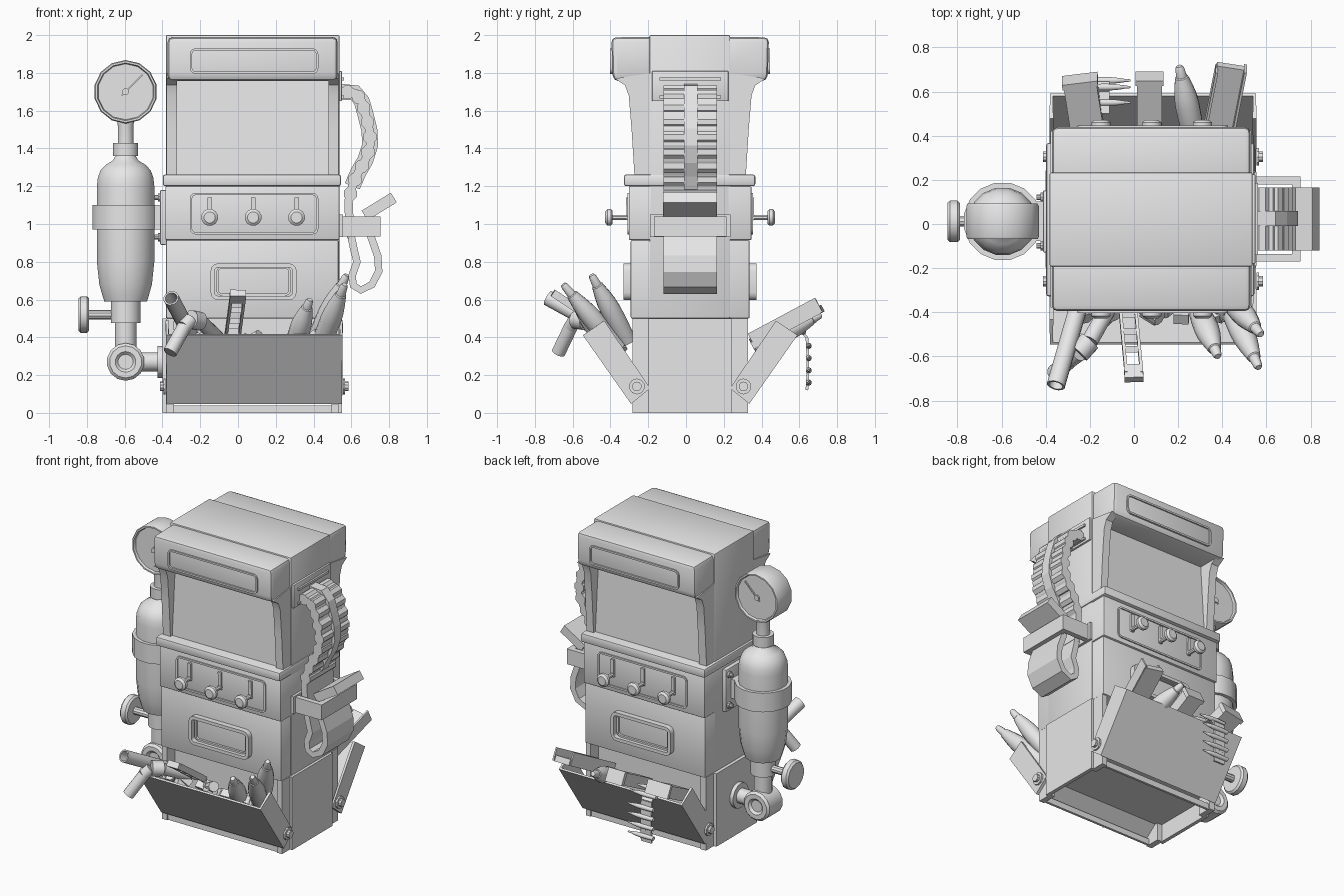
import bpy, bmesh, math, random
from mathutils import Vector, Matrix

if "Cube" in bpy.data.objects:
    bpy.data.objects.remove(bpy.data.objects["Cube"])

random.seed(4)
CY = 0.022                      # middle of the cabinet in y
metal = bpy.data.materials.new("grey_metal")
metal.diffuse_color = (0.8, 0.8, 0.8, 1)
metal.use_nodes = True
metal.node_tree.nodes["Principled BSDF"].inputs["Base Color"].default_value = metal.diffuse_color


def finish(name, bm, solid=0, offset=-1):
    bmesh.ops.remove_doubles(bm, verts=bm.verts, dist=1e-5)
    bmesh.ops.recalc_face_normals(bm, faces=bm.faces)
    me = bpy.data.meshes.new(name)
    bm.to_mesh(me)
    bm.free()
    ob = bpy.data.objects.new(name, me)
    bpy.context.collection.objects.link(ob)
    me.materials.append(metal)
    if solid:                   # thin sheet parts stay flat shaded
        mod = ob.modifiers.new("wall", 'SOLIDIFY')
        mod.thickness, mod.offset = solid, offset
        return ob
    bpy.ops.object.select_all(action='DESELECT')
    ob.select_set(True)
    bpy.context.view_layer.objects.active = ob
    bpy.ops.object.shade_smooth_by_angle(angle=math.radians(35))
    return ob


def prism(name, pts, x0, x1, bevel=0.0, hollow=()):
    """Extrude a (y, z) outline along x; hollow leaves out side faces and gives walls."""
    bm = bmesh.new()
    a = [bm.verts.new((x0, y, z)) for y, z in pts]
    b = [bm.verts.new((x1, y, z)) for y, z in pts]
    bm.faces.new(a)
    bm.faces.new(b[::-1])
    n = len(pts)
    for i in range(n):
        if i not in hollow:
            j = (i + 1) % n
            bm.faces.new((a[i], a[j], b[j], b[i]))
    if bevel:
        bmesh.ops.recalc_face_normals(bm, faces=bm.faces)
        sharp = [e for e in bm.edges if e.calc_face_angle(0) > 0.7]
        bmesh.ops.bevel(bm, geom=sharp, offset=bevel, segments=2, profile=0.5, affect='EDGES')
    return finish(name, bm, 0.018 if hollow else 0, 0)


def box(name, x0, x1, y0, y1, z0, z1, bevel=0.0):
    return prism(name, [(y0, z0), (y1, z0), (y1, z1), (y0, z1)], x0, x1, bevel)


def aim(p0, p1):
    """Matrix at p0 whose z axis points to p1 and x axis stays near world x (or y)."""
    z = (Vector(p1) - Vector(p0)).normalized()
    ref = Vector((1, 0, 0)) if abs(z.x) < 0.8 else Vector((0, 1, 0))
    x = (ref - z * ref.dot(z)).normalized()
    m = Matrix((x, z.cross(x), z)).transposed().to_4x4()
    m.translation = Vector(p0)
    return m


def lathe(name, prof, p0, p1, n=16):
    """Turn a (radius, height) profile about the line starting at p0 towards p1."""
    bm = bmesh.new()
    rings = [[bm.verts.new((r * math.cos(t), r * math.sin(t), h))
              for t in (2 * math.pi * (i + 0.5) / n for i in range(n))] for r, h in prof]
    for a, b in zip(rings, rings[1:]):
        for i in range(n):
            j = (i + 1) % n
            bm.faces.new((a[i], a[j], b[j], b[i]))
    bm.transform(aim(p0, p1))
    return finish(name, bm)


def rod(name, p0, p1, r, n=12):
    h = (Vector(p1) - Vector(p0)).length
    return lathe(name, [(0, 0), (r, 0), (r, h), (0, h)], p0, p1, n)


def beam(name, p0, p1, w, t):
    bm = bmesh.new()
    h = (Vector(p1) - Vector(p0)).length
    bmesh.ops.create_cube(bm, size=1, matrix=aim(p0, p1) @ Matrix.Translation((0, 0, h / 2))
                          @ Matrix.Diagonal((w, t, h, 1)))
    return finish(name, bm)


def ribbon(name, path, y0, y1, thick):
    bm = bmesh.new()
    rows = [(bm.verts.new((x, y0, z)), bm.verts.new((x, y1, z))) for x, z in path]
    for a, b in zip(rows, rows[1:]):
        bm.faces.new((a[0], a[1], b[1], b[0]))
    return finish(name, bm, thick, 0)


def frame(name, x0, x1, z0, z1, w, ya, yb, r=0.03):
    """Rounded rectangular rim facing along y."""
    bm = bmesh.new()

    def loop(k, y):
        q, out = max(r - k, 0.006), []
        for i, (cx, cz) in enumerate([(x1, z1), (x0, z1), (x0, z0), (x1, z0)]):
            ox = cx - (k + q if cx == x1 else -k - q)
            oz = cz - (k + q if cz == z1 else -k - q)
            out += [bm.verts.new((ox + q * math.cos(t), y, oz + q * math.sin(t)))
                    for t in (math.pi / 2 * (i + j / 3) for j in range(4))]
        return out
    loops = [loop(0, ya), loop(0, yb), loop(w, yb), loop(w, ya)]
    for a, b in zip(loops, loops[1:]):
        for i in range(16):
            j = (i + 1) % 16
            bm.faces.new((a[i], a[j], b[j], b[i]))
    return finish(name, bm)


def bolt(name, p, d, r):
    q = Vector(p) + Vector(d)
    lathe(name, [(r, 0), (r, 0.012), (r * .6, 0.012), (r * .6, 0.03), (0, 0.03)], p, q, 10)


def cartridge(name, p0, p1, r):
    h = (Vector(p1) - Vector(p0)).length
    lathe(name, [(0, 0), (r * .85, 0), (r * .97, .25 * h), (r, .45 * h), (r * .93, .58 * h), (r * .78, .7 * h),
                 (r * .55, .84 * h), (r * .45, .85 * h), (r * .36, .97 * h), (r * .25, h), (0, h)], p0, p1, 12)


# Cabinet spine, open underneath, and stacked sections
box("cabinet_spine_lower", -.39, .54, CY - .22, CY + .22, .12, .5)
for x0, x1 in ((-.40, -.375), (.525, .55)):
    box("spine_side_wall", x0, x1, CY - .22, CY + .22, 0, .5)
box("cabinet_spine_upper", -.382, .537, CY - .215, CY + .212, .5, 2.0, .008)
box("counter_ledge", -.398, .545, CY - .35, CY + .345, 1.2, 1.262, .012)
box("control_section", -.385, .537, CY - .325, CY + .325, .915, 1.2, .008)
box("middle_section", -.38, .532, CY - .315, CY + .315, .5, .915, .008)

for s, side in ((-1, "front"), (1, "back")):
    Y = lambda d: CY + s * d
    # Head: cheeks, hood and recessed screen
    cheek = [(.2, 1.26), (.295, 1.26), (.31, 1.5), (.325, 1.68), (.345, 1.735), (.40, 1.77), (.2, 1.8)]
    for x0, x1 in ((-.378, -.322), (.48, .533)):
        prism(side + "_cheek", [(Y(d), z) for d, z in cheek], x0, x1)
    prism(side + "_hood", [(Y(d), z) for d, z in
          [(.1, 1.757), (.405, 1.757), (.412, 1.80), (.417, 1.988), (.1, 1.992)]], -.372, .527, .025)
    prism(side + "_screen", [(Y(d), z) for d, z in [(.1, 1.26), (.275, 1.26), (.24, 1.76), (.1, 1.76)]], -.33, .485)
    frame(side + "_sign_rim", -.255, .425, 1.795, 1.93, .012, Y(.40), Y(.424))
    # Control panel with levers and knobs
    frame(side + "_control_rim", -.255, .425, .945, 1.165, .012, Y(.31), Y(.333))
    for x in (-.15, .08, .31):
        rod(side + "_knob_stem", (x, Y(.31), 1.035), (x, Y(.42), 1.035), .014, 8)
        lathe(side + "_knob", [(0, 0), (.034, 0), (.045, .01), (.045, .028), (.03, .04), (0, .04)],
              (x, Y(.41), 1.035), (x, Y(.6), 1.035), 12)
        beam(side + "_lever", (x, Y(.327), 1.02), (x, Y(.329), 1.14), .024, .02)
    # Payout slot
    frame(side + "_slot_rim", -.145, .31, .597, .792, .022, Y(.30), Y(.352), .04)
    frame(side + "_slot_lip", -.115, .28, .62, .775, .012, Y(.30), Y(.33), .03)
    # Lower side panels and base strip
    for x0, x1 in ((-.38, -.34), (.495, .532)):
        box(side + "_leg_panel", x0, x1, *sorted((Y(.2), Y(.305))), 0, .5)
    box(side + "_base_strip", -.36, .51, *sorted((Y(.28), Y(.296))), 0, .04)
    # Tilted open bin and pivots
    bin_outline = [(Y(.312), .055), (Y(.563), .415), (Y(.455), .488), (Y(.215), .135)]
    prism(side + "_bin", bin_outline, -.374, .546, 0, hollow=(1, 2))
    for x, d in ((-.383, -1), (.555, 1)):
        bolt(side + "_bin_pivot", (x, Y(.282), .14), (d, 0, 0), .042)

# Loose scrap filling the front bin
for i in range(20):
    p = Vector((random.uniform(-.28, .45), random.uniform(-.40, -.34), random.uniform(.33, .38)))
    q = p + Vector((random.uniform(-.07, .07), random.uniform(-.05, -.02), random.uniform(.02, .06)))
    if i % 2:
        rod("scrap_shell", p, q, .035, 8)
    else:
        beam("scrap_block", p, q, .07, .05)

# Front bin contents
cartridge("shell", (.41, -.31, .38), (.575, -.5, .73), .056)
cartridge("shell", (.43, -.36, .34), (.565, -.65, .68), .056)
cartridge("shell", (.29, -.38, .33), (.38, -.6, .6), .056)
lathe("open_tube", [(0, .3), (.032, .3), (.032, .425), (.042, .425), (.042, 0), (0, 0)],
      (-.25, -.37, .41), (-.355, -.735, .61), 12)
bend = [(-.11, -.37, .40), (-.20, -.53, .485), (-.25, -.585, .495), (-.285, -.61, .455), (-.36, -.675, .32)]
for a, b in zip(bend, bend[1:]):
    rod("bent_pipe", a, b, .038)
rod("pipe_collar", bend[1], bend[2], .05)
for dx in (-.035, .035):
    beam("rack_rail", (dx - .03, -.36, .40), (dx, -.68, .62), .014, .04)
for t in (.15, .4, .65):
    y, z = -.36 - .32 * t, .40 + .22 * t
    beam("rack_rung", (-.065 + .03 * t, y, z), (.005 + .03 * t, y, z), .03, .03)
beam("rack_end", (-.003, -.645, .595), (0, -.705, .635), .085, .04)

# Back bin contents
for x0, x1, y, z, w, t in ((-.20, -.245, .65, .51, .15, .08), (.07, .07, .66, .515, .115, .08),
                           (.37, .44, .715, .55, .13, .04)):
    a, b = Vector((x0, .36, .36)), Vector((x1, y, z))
    beam("magazine", a, b, w, t)
    if t > .05:
        beam("magazine_cap", a.lerp(b, .95), a.lerp(b, 1.03), w + .012, t + .012)
    else:                       # channel rails
        for dx in (-w / 2, w / 2):
            o = Vector((dx, -.012, .022))
            beam("channel_rail", a + o, b + o, .012, .085)
cartridge("shell", (.27, .40, .37), (.205, .715, .52), .056)
# Hanging cartridge strip
drop = [(.5, .45), (.6, .44), (.64, .40), (.645, .3), (.645, .2), (.64, .12)]
for (ya, za), (yb, zb) in zip(drop, drop[1:]):
    beam("strip_link", (-.15, ya, za), (-.15, yb, zb), .08, .014)
for y, z in [(.55, .445), (.62, .43)] + [(.65, .16 + .065 * i) for i in range(4)]:
    cartridge("strip_round", (-.21, y, z), (-.015, y, z), .016)

# Gas cylinder with collars, band and mount
TX, TY = -.595, .012
lathe("gas_cylinder", [(0, .59), (.115, .59), (.125, .62), (.142, .68), (.155, .80), (.155, 1.2), (.15, 1.245),
                       (.135, 1.285), (.105, 1.315), (.07, 1.335), (.055, 1.36), (.067, 1.36), (.067, 1.43),
                       (.042, 1.43), (.042, 1.52), (.05, 1.57), (0, 1.57)], (TX, TY, 0), (TX, TY, 1), 16)
lathe("cylinder_band", [(.15, .97), (.178, .97), (.178, 1.1), (.15, 1.1)], (TX, TY, 0), (TX, TY, 1), 16)
box("band_arm", -.48, -.39, TY - .09, TY + .09, .97, 1.1)
box("mount_plate", -.412, -.38, TY - .14, TY + .14, .89, 1.18, .005)
for y in (TY - .11, TY + .11):
    for z in (.93, 1.14):
        bolt("mount_bolt", (-.412, y, z), (-1, 0, 0), .022)

# Pressure gauge, faced on both sides
lathe("gauge", [(0, -.065), (.148, -.065), (.153, -.08), (.163, -.08), (.168, -.07), (.168, .07), (.163, .08),
                (.153, .08), (.148, .065), (0, .065)], (TX, TY, 1.70), (TX, 1, 1.70), 14)
for s in (-1, 1):
    y = TY + s * .07
    beam("gauge_needle", (TX - .02, y, 1.68), (TX + .09, y, 1.79), .008, .008)
    rod("needle_hub", (TX, TY, 1.70), (TX, TY + s * .076, 1.70), .018, 8)

# Valve, elbow and feed pipe
rod("valve_block", (TX, TY, .475), (TX, TY, .6), .08, 14)
rod("down_pipe", (TX, TY, .3), (TX, TY, .48), .058, 14)
rod("valve_stem", (-.80, TY, .52), (TX, TY, .52), .025, 10)
lathe("valve_wheel", [(0, 0), (.085, 0), (.097, .012), (.097, .045), (.085, .057), (0, .057)],
      (-.845, TY, .52), (0, TY, .52), 14)
lathe("elbow", [(0, -.07), (.04, -.07), (.055, -.085), (.085, -.085), (.10, -.07), (.10, .07), (.085, .085),
                (.055, .085), (.04, .07), (0, .07)], (TX, TY, .27), (TX, 1, .27), 14)
rod("feed_pipe", (TX, TY, .27), (-.38, TY, .27), .05, 14)
rod("feed_flange", (-.425, TY, .27), (-.38, TY, .27), .085, 14)

# Belt port on the right side
box("belt_port", .53, .55, -.18, .225, 1.65, 1.81, .005)
for z in (1.672, 1.768):
    box("port_lip", .54, .562, -.14, .185, z - .008, z + .008)

# Ribbed feed belt
BY = (-.12, .165)
upper = [(.54, 1.70), (.62, 1.695), (.655, 1.65), (.675, 1.58), (.695, 1.50), (.70, 1.42), (.675, 1.34),
         (.635, 1.27), (.605, 1.2), (.585, 1.12), (.59, 1.0), (.60, .93)]
ribbon("belt_web", upper, BY[0], BY[1], .045)
ribbon("belt_spine", upper[:9], -.01, .06, .085)
for a, b in zip(upper[:9], upper[1:10]):
    p = Vector(a).lerp(Vector(b), .5)
    rod("belt_round", (p.x, BY[0], p.y), (p.x, BY[1], p.y), .038, 8)
lower = [(.60, .93), (.615, .86), (.63, .80), (.605, .73), (.61, .675), (.65, .65), (.71, .68), (.745, .75),
         (.74, .83), (.705, .93), (.68, 1.03)]
ribbon("belt_loop", lower, *BY, .04)
beam("belt_end", (.67, .022, 1.045), (.825, .022, 1.14), .285, .06)

# Guide bracket around the belt
for y0, y1 in ((-.17, -.135), (.18, .215)):
    box("guide_arm", .53, .75, y0, y1, .935, 1.04)
box("guide_bar", .715, .755, -.17, .215, .935, 1.04)
box("guide_base", .53, .555, -.19, .235, .93, 1.05)
